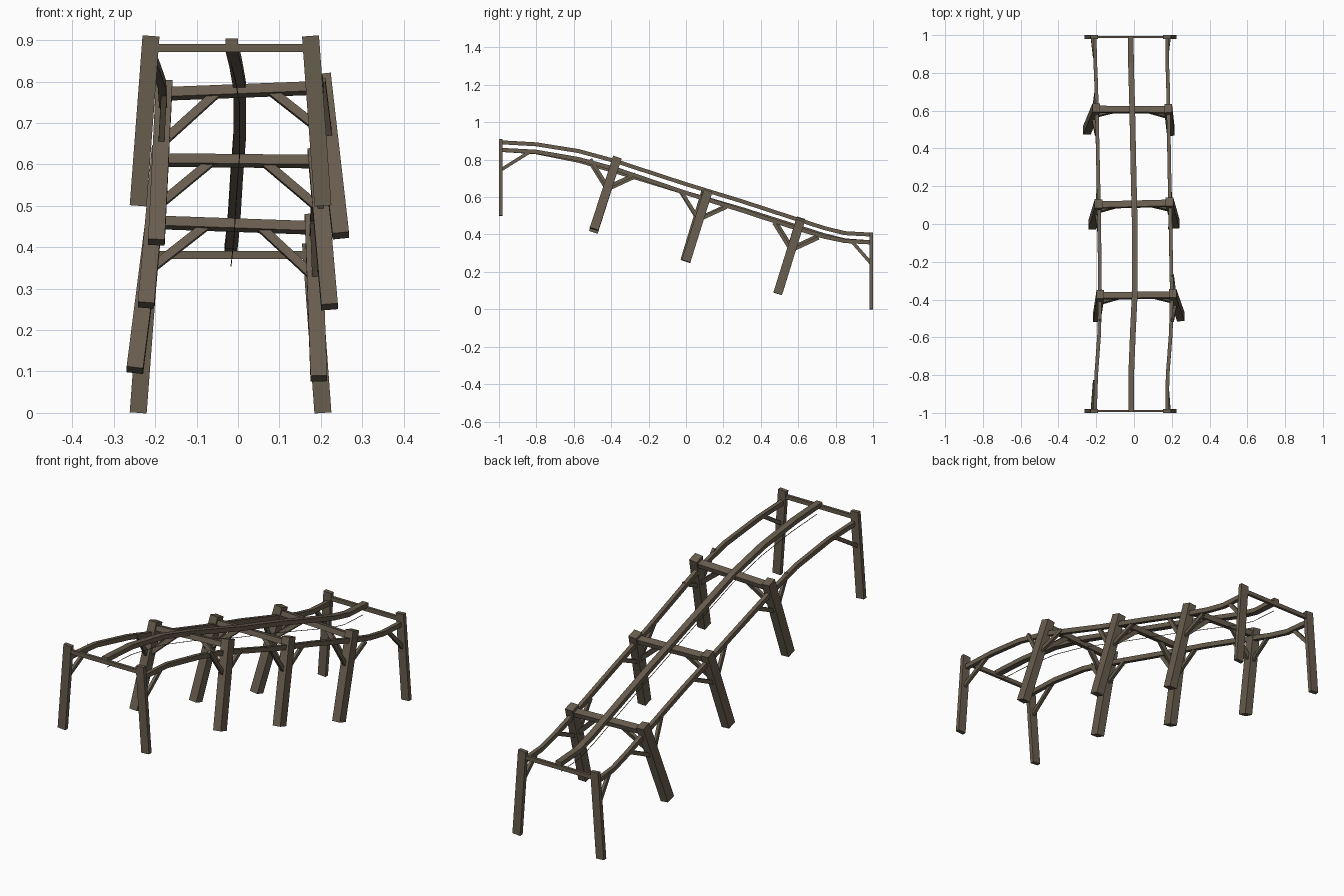
import bpy, bmesh
from mathutils import Vector as V

if "Cube" in bpy.data.objects:
    bpy.data.objects.remove(bpy.data.objects["Cube"])

wood = bpy.data.materials.new("weathered brown wood")
wood.diffuse_color = (0.14, 0.11, 0.077, 1)
wood.use_nodes = True
wood.node_tree.nodes["Principled BSDF"].inputs["Base Color"].default_value = wood.diffuse_color
X, Y = V((1, 0, 0)), V((0, 1, 0))


def sweep(name, pts, w, h, side=X):
    """Square timber along a path: w across 'side', h at right angles to it."""
    pts = [V(p) for p in pts]
    bm = bmesh.new()
    rings = []
    for i, p in enumerate(pts):
        t = (pts[min(i + 1, len(pts) - 1)] - pts[max(i - 1, 0)]).normalized()
        s = (side - t * side.dot(t)).normalized()
        u = t.cross(s)
        rings.append([bm.verts.new(p + s * w / 2 * a + u * h / 2 * b)
                      for a, b in ((-1, -1), (1, -1), (1, 1), (-1, 1))])
    for r, q in zip(rings, rings[1:]):
        for k in range(4):
            bm.faces.new((r[k], r[(k + 1) % 4], q[(k + 1) % 4], q[k]))
    bm.faces.new(rings[0])
    bm.faces.new(rings[-1])
    bmesh.ops.recalc_face_normals(bm, faces=bm.faces)
    me = bpy.data.meshes.new(name)
    bm.to_mesh(me)
    bm.free()
    me.materials.append(wood)
    ob = bpy.data.objects.new(name, me)
    bpy.context.collection.objects.link(ob)
    return ob


# End frames: thin upright posts, cross beam and one brace per side
for label, y, base, brace in (("high", -0.99, 0.5, (0.16, 0.10)),
                              ("low", 0.99, 0.0, (-0.105, 0.12))):
    for side, xt, xb in (("left", -0.21, -0.241), ("right", 0.175, 0.205)):
        sweep(f"{label}_end_post_{side}", [(xb, y, base), (xt, y, base + 0.41)], 0.041, 0.02)
        xm = xt + (xb - xt) * 0.4
        sweep(f"{label}_end_brace_{side}",
              [(xm, y, base + 0.245), (xt, y + brace[0], base + 0.245 + brace[1])], 0.014, 0.018)
    sweep(f"{label}_end_beam", [(-0.21, y, base + 0.381), (0.175, y, base + 0.381)], 0.013, 0.02, Y)

# Leaning middle frames: (top, bottom) of left post, then right post
frames = [
    (((-0.178, -0.372, 0.797), (-0.197, -0.495, 0.412)),
     ((0.204, -0.367, 0.812), (0.248, -0.492, 0.428))),
    (((-0.188, 0.108, 0.637), (-0.222, -0.006, 0.26)),
     ((0.188, 0.118, 0.633), (0.221, 0.0, 0.256))),
    (((-0.2, 0.615, 0.487), (-0.249, 0.497, 0.103)),
     ((0.181, 0.612, 0.474), (0.195, 0.49, 0.083))),
]
for n, frame in enumerate(frames, 1):
    posts = [(V(t), V(b)) for t, b in frame]
    ends = [t.lerp(b, 0.07) for t, b in posts]
    normal = (posts[0][0] - posts[0][1]).cross(X).normalized()
    out = (ends[1] - ends[0]).normalized() * 0.018
    sweep(f"frame_{n}_beam", [ends[0] - out, ends[1] + out], 0.034, 0.024, normal)
    for i, side in enumerate(("left", "right")):
        top, bot = posts[i]
        sweep(f"frame_{n}_post_{side}", [bot, top], 0.04, 0.048)
        # brace up to the cross beam
        sweep(f"frame_{n}_cross_brace_{side}",
              [top.lerp(bot, 0.38), ends[i].lerp(ends[1 - i], 0.34)], 0.016, 0.021, normal)
        # braces up to the side rail, backwards and forwards
        mid = top.lerp(bot, 0.41)
        for tag, dy, dz in (("a", -0.092, 0.148), ("b", 0.148, 0.068)):
            sweep(f"frame_{n}_rail_brace_{side}_{tag}",
                  [mid, (top.x, mid.y + dy, mid.z + dz)], 0.014, 0.018)

# Side rails
sweep("side_rail_right",
      [(0.175, -0.985, 0.852), (0.178, -0.8, 0.842), (0.195, -0.575, 0.803), (0.2, -0.37, 0.748),
       (0.193, 0.0, 0.622), (0.187, 0.3, 0.528), (0.182, 0.6, 0.43), (0.18, 0.74, 0.388),
       (0.176, 0.85, 0.365), (0.175, 0.985, 0.358)], 0.019, 0.022)
sweep("side_rail_left",
      [(-0.206, -0.985, 0.852), (-0.2, -0.8, 0.84), (-0.184, -0.575, 0.795), (-0.18, -0.37, 0.735),
       (-0.184, 0.0, 0.622), (-0.19, 0.3, 0.535), (-0.197, 0.6, 0.44), (-0.2, 0.74, 0.395),
       (-0.205, 0.85, 0.368), (-0.208, 0.985, 0.358)], 0.019, 0.022)

# Centre rail lying on the beams
centre = [(-0.015, -0.995, 0.893), (-0.015, -0.8, 0.882), (-0.006, -0.575, 0.846),
          (0.004, -0.37, 0.79), (0.004, 0.0, 0.669), (-0.003, 0.3, 0.577),
          (-0.009, 0.6, 0.479), (-0.013, 0.74, 0.434), (-0.016, 0.85, 0.407), (-0.017, 0.995, 0.399)]
sweep("centre_rail", centre, 0.03, 0.021)

# Thin wire hanging below the centre rail
sweep("hanging_wire", [(x, y * 0.98, z - 0.045) for x, y, z in centre], 0.002, 0.002)
